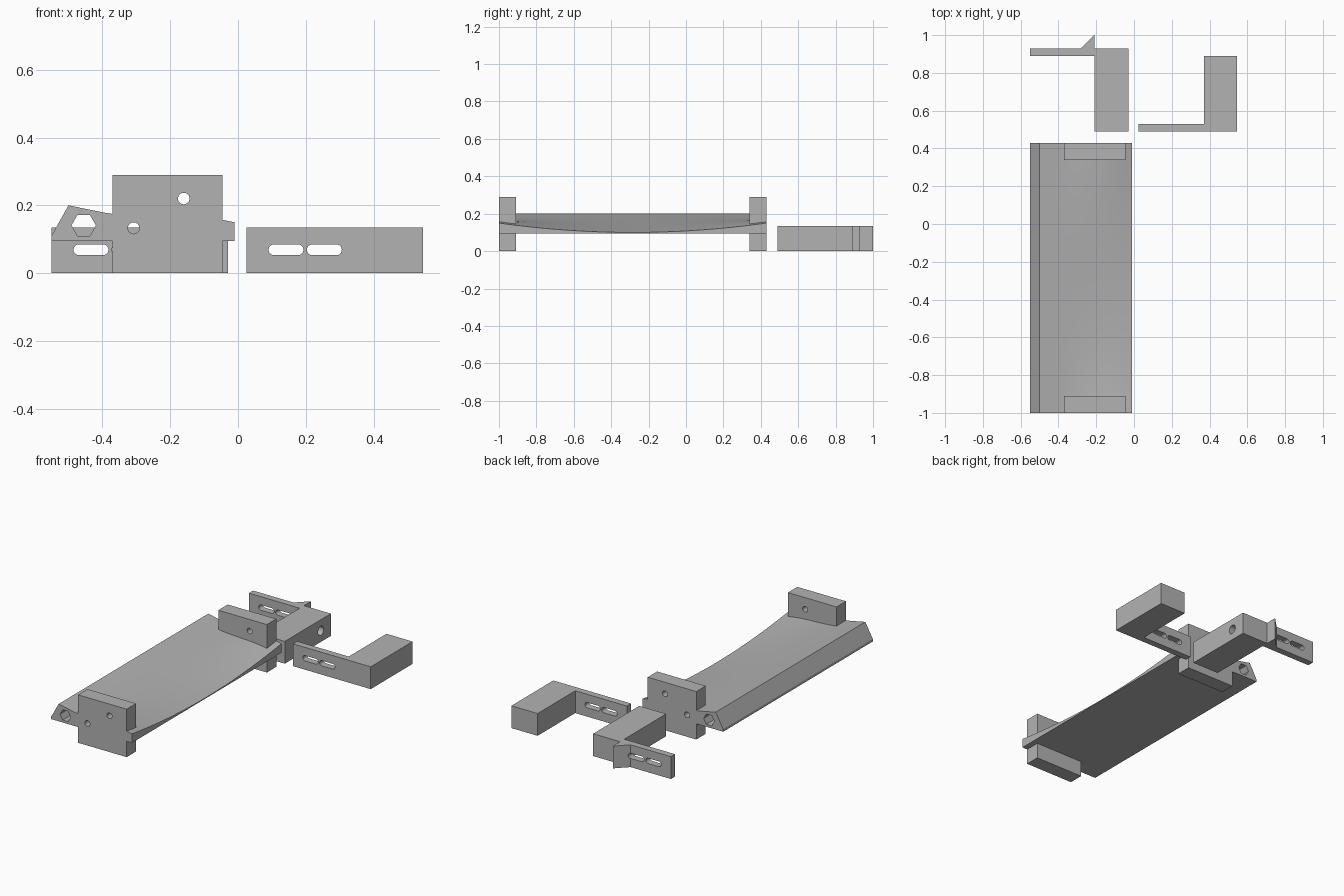
import bpy, bmesh, math
from mathutils import Vector

cube = bpy.data.objects.get("Cube")
if cube:
    bpy.data.objects.remove(cube, do_unlink=True)

GREY = (0.45, 0.45, 0.45, 1)
grey = bpy.data.materials.new("plain grey")
grey.use_nodes = True
grey.diffuse_color = GREY
grey.node_tree.nodes["Principled BSDF"].inputs["Base Color"].default_value = GREY


def loft(name, rings):
    """Closed solid through matching rings of points."""
    bm = bmesh.new()
    rows = [[bm.verts.new(p) for p in ring] for ring in rings]
    n = len(rows[0])
    for a, b in zip(rows, rows[1:]):
        for i in range(n):
            j = (i + 1) % n
            bm.faces.new((a[i], a[j], b[j], b[i]))
    bm.faces.new(rows[0])
    bm.faces.new(rows[-1])
    bmesh.ops.recalc_face_normals(bm, faces=bm.faces)
    mesh = bpy.data.meshes.new(name)
    bm.to_mesh(mesh)
    bm.free()
    obj = bpy.data.objects.new(name, mesh)
    bpy.context.collection.objects.link(obj)
    mesh.materials.append(grey)
    return obj


def upright(name, outline, height):
    return loft(name, [[(x, y, z) for x, y in outline] for z in (0, height)])


def along_y(name, outline, y0, y1):
    return loft(name, [[(x, y, z) for x, z in outline] for y in (y0, y1)])


def circle(cx, cz, r, sides=24):
    return [(cx + r * math.cos(math.tau * i / sides),
             cz + r * math.sin(math.tau * i / sides)) for i in range(sides)]


def slot(x0, x1, z, r, steps=10):
    """Outline of a slot with round ends."""
    pts = []
    for cx, start in ((x1 - r, -math.pi / 2), (x0 + r, math.pi / 2)):
        for i in range(steps + 1):
            a = start + math.pi * i / steps
            pts.append((cx + r * math.cos(a), z + r * math.sin(a)))
    return pts


def cut(obj, cutters):
    for c in cutters:
        c.hide_render = True
        mod = obj.modifiers.new("cut", 'BOOLEAN')
        mod.operation = 'DIFFERENCE'
        mod.solver = 'EXACT'
        mod.object = c
    bpy.ops.object.select_all(action='DESELECT')
    obj.select_set(True)
    bpy.context.view_layer.objects.active = obj
    for mod in list(obj.modifiers):
        bpy.ops.object.modifier_apply(modifier=mod.name)
    for c in cutters:
        bpy.data.objects.remove(c, do_unlink=True)
    bpy.ops.object.shade_smooth_by_angle(angle=math.radians(25))


# Long blade: straight ridge, rear edge that sags towards mid-length
Y0, Y1 = -1.0, 0.43
RIDGE, REAR = -0.5, -0.01


def blade_ring(y):
    t = (2 * y - Y0 - Y1) / (Y1 - Y0)
    ring = [(REAR, y, 0.095), (-0.55, y, 0.095), (-0.55, y, 0.11)]
    for i in range(15):
        s = i / 14
        k = min(max((s - 0.2) / 0.73, 0), 1)
        lift = 0.05 * t * t * k * k * (3 - 2 * k)
        ring.append((RIDGE + s * (REAR - RIDGE), y, 0.2 - 0.1 * s + lift))
    return ring


blade = loft("blade", [blade_ring(Y0 + (Y1 - Y0) * i / 32) for i in range(33)])
cut(blade, [along_y("hex_cutter", circle(-0.455, 0.141, 0.036, 6), -1.1, 0.46),
            along_y("rod_cutter", circle(-0.308, 0.133, 0.017), -1.1, 0.46)])

# Upright end plates with two holes each
for name, y in (("front_end_plate", Y0), ("back_end_plate", Y1 - 0.09)):
    plate = along_y(name, [(-0.37, 0), (-0.045, 0), (-0.045, 0.29), (-0.37, 0.29)], y, y + 0.09)
    cut(plate, [along_y("hole_cutter", circle(x, z, 0.017), y - 0.02, y + 0.11)
                for x, z in ((-0.308, 0.133), (-0.16, 0.22))])

# L-shaped brackets with slotted arms
H = 0.135
left_bracket = upright("left_bracket", [(0.025, 0.49), (0.545, 0.49), (0.545, 0.89),
                                        (0.37, 0.89), (0.37, 0.53), (0.025, 0.53)], H)
right_bracket = upright("right_bracket", [(-0.55, 0.89), (-0.21, 0.89), (-0.21, 0.49),
                                          (-0.03, 0.49), (-0.03, 0.93), (-0.21, 0.93),
                                          (-0.21, 1.0), (-0.28, 0.93), (-0.55, 0.93)], H)


def slot_cutters(x, y):
    return [along_y("slot_cutter", slot(x + a, x + a + 0.103, 0.069, 0.016), y - 0.02, y + 0.06)
            for a in (0.065, 0.178)]


cross_hole = loft("cross_hole_cutter", [[(x, y, z) for y, z in circle(0.835, H / 2, 0.027)]
                                        for x in (-0.25, 0.0)])
cut(left_bracket, slot_cutters(0.025, 0.49))
cut(right_bracket, slot_cutters(-0.55, 0.89) + [cross_hole])
